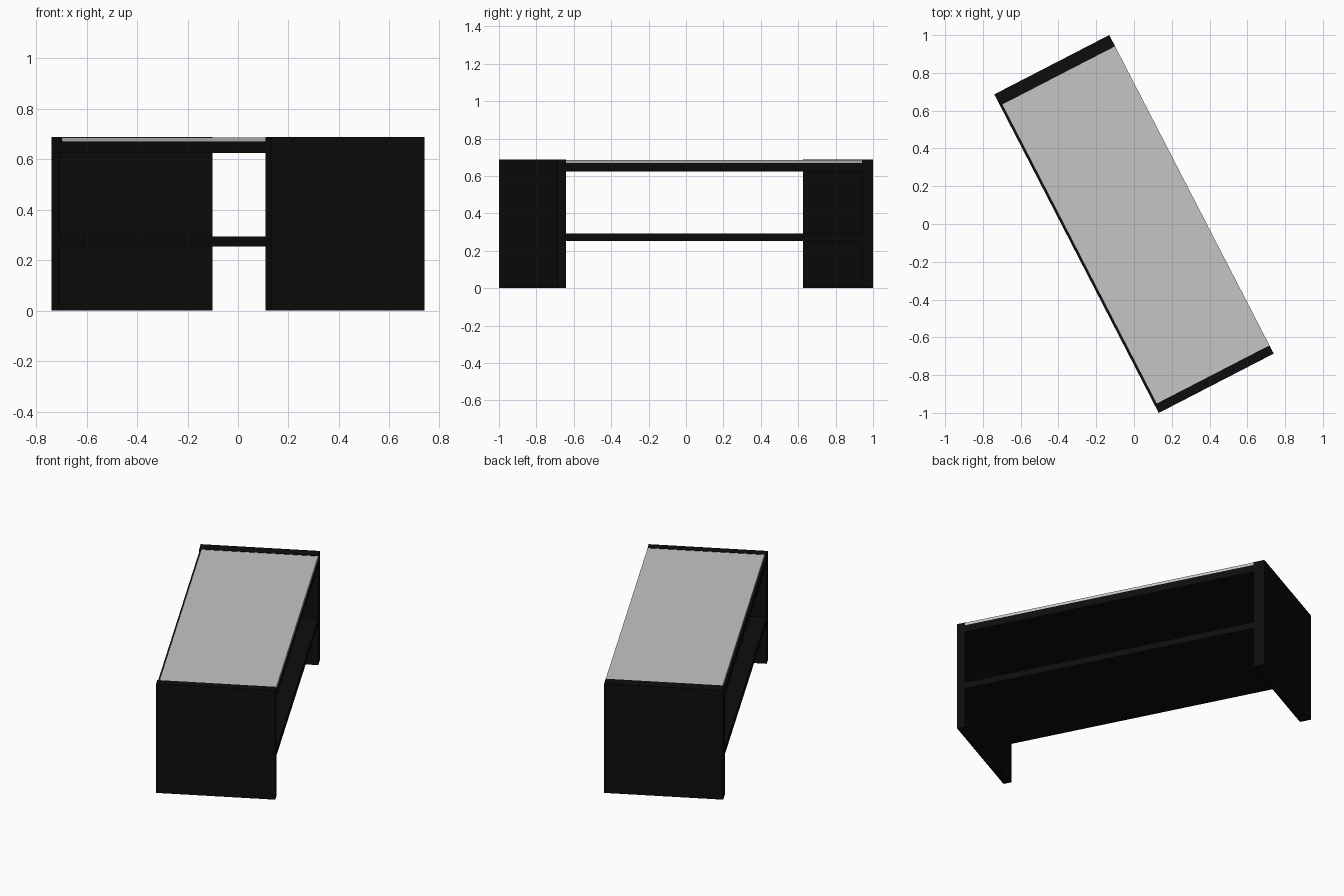
import bpy
import math
from mathutils import Matrix

default_cube = bpy.data.objects.get("Cube")
if default_cube:
    bpy.data.objects.remove(default_cube, do_unlink=True)


def make_material(name, colour):
    mat = bpy.data.materials.new(name)
    mat.use_nodes = True
    mat.diffuse_color = colour
    mat.node_tree.nodes["Principled BSDF"].inputs["Base Color"].default_value = colour
    return mat


black = make_material("black lacquer", (0.004, 0.004, 0.004, 1))
grey = make_material("pale grey glass", (0.56, 0.56, 0.56, 1))

# The whole table is turned about the vertical axis
TURN = Matrix.Rotation(math.radians(27.3), 4, "Z")


def box(name, low, high, mat):
    """Box between two corners, given in the table's own directions."""
    centre = [(a + b) / 2 for a, b in zip(low, high)]
    size = [b - a for a, b in zip(low, high)]
    bpy.ops.mesh.primitive_cube_add(size=1)
    obj = bpy.context.object
    obj.name = name
    obj.data.transform(Matrix.Translation(centre) @ Matrix.Diagonal((*size, 1)))
    obj.matrix_world = TURN
    obj.data.materials.append(mat)
    return obj


half_w, half_l, height = 0.3425, 0.949, 0.687
front_in, back_in = -half_l + 0.049, half_l - 0.067

# End panels
box("front_end_panel", (-half_w, -half_l, 0), (half_w, front_in, height), black)
box("back_end_panel", (-half_w, back_in, 0), (half_w, half_l, height), black)

# Boards spanning the end panels
for name, bottom, top in (("lower_shelf", 0.253, 0.293), ("top_board", 0.625, 0.669)):
    box(name, (-half_w, front_in, bottom), (half_w, back_in, top), black)

# Glass sheet resting on the top board, set in from one long edge
box("glass_top", (-half_w + 0.012, front_in, 0.669), (half_w, back_in, 0.685), grey)
